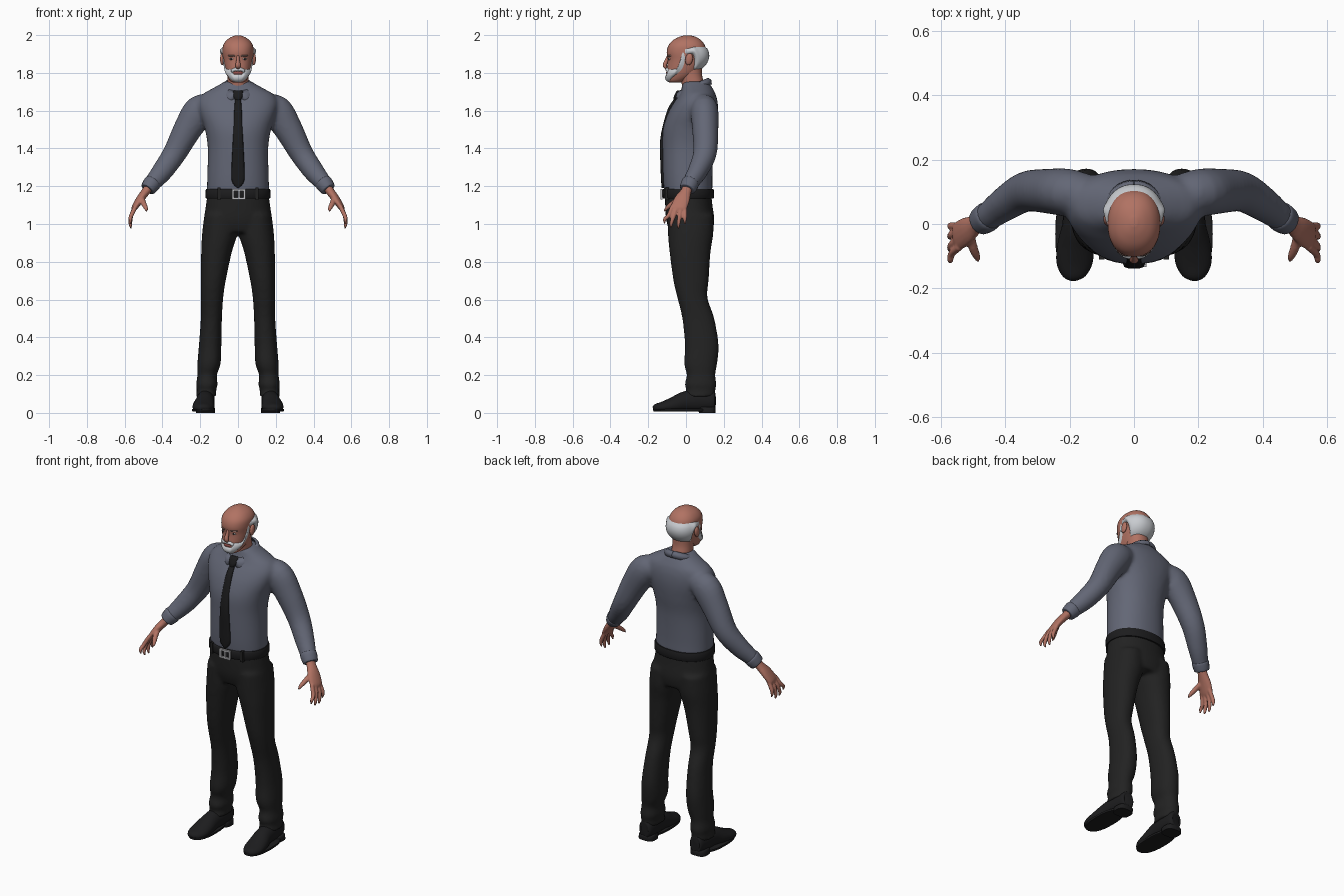
import bpy, bmesh, math
from mathutils import Vector, Matrix

cube = bpy.data.objects.get("Cube")
if cube:
    bpy.data.objects.remove(cube)


def material(name, r, g, b):
    m = bpy.data.materials.new(name)
    m.use_nodes = True
    m.diffuse_color = (r, g, b, 1)
    m.node_tree.nodes["Principled BSDF"].inputs["Base Color"].default_value = (r, g, b, 1)
    return m


SHIRT = material("slate shirt", .125, .135, .18)
TROUSERS = material("charcoal trousers", .016, .016, .016)
LEATHER = material("black leather", .012, .012, .013)
TIE = material("black tie", .011, .011, .012)
SKIN = material("skin", .44, .17, .125)
HAIR = material("grey hair", .58, .60, .63)
METAL = material("buckle metal", .5, .5, .52)
LIPS = material("lips", .3, .08, .07)
DARK = material("dark eye", .03, .02, .018)
BROW = material("brow", .2, .12, .1)
made = []


def finish(bm, name, mat, fuse=0):
    """Turn a bmesh into an object, optionally fusing its shells into one soft skin."""
    bmesh.ops.recalc_face_normals(bm, faces=bm.faces)
    me = bpy.data.meshes.new(name)
    bm.to_mesh(me)
    bm.free()
    me.materials.append(mat)
    ob = bpy.data.objects.new(name, me)
    bpy.context.collection.objects.link(ob)
    if fuse:
        rm = ob.modifiers.new("fuse", 'REMESH')
        rm.mode, rm.voxel_size, rm.use_smooth_shade = 'VOXEL', fuse, True
        sm = ob.modifiers.new("soften", 'SMOOTH')
        sm.factor, sm.iterations = .5, 6
    made.append(ob)
    return ob


def spline(rows, k=5):
    """Catmull-Rom samples through rows of numbers."""
    out = []
    for i in range(len(rows) - 1):
        p0, p1, p2, p3 = (rows[max(i - 1, 0)], rows[i], rows[i + 1], rows[min(i + 2, len(rows) - 1)])
        for j in range(k):
            t = j / k
            out.append([b + .5 * t * (c - a + t * (2 * a - 5 * b + 4 * c - d + t * (3 * (b - c) + d - a)))
                        for a, b, c, d in zip(p0, p1, p2, p3)])
    return out + [list(rows[-1])]


def power(v, p):
    return math.copysign(abs(v) ** (2 / p), v)


def at(row, a, p=2.2, off=0):
    """Point on a level ring (z, x0, x1, y0, y1); angle 0 is the front."""
    z, x0, x1, y0, y1 = row
    return Vector(((x0 + x1) / 2 + ((x1 - x0) / 2 + off) * power(math.sin(a), p),
                   (y0 + y1) / 2 - ((y1 - y0) / 2 + off) * power(math.cos(a), p), z))


def level(rows, n=28, p=2.2, k=5):
    return [[at(r, 2 * math.pi * i / n, p) for i in range(n)] for r in spline(rows, k)]


def tube(path, side, n=14, k=4):
    """Rings along a path of (x, y, z, radius along side, other radius)."""
    rows, rings = spline(path, k), []
    pts = [Vector(r[:3]) for r in rows]
    for i, r in enumerate(rows):
        t = (pts[min(i + 1, len(pts) - 1)] - pts[max(i - 1, 0)]).normalized()
        u = Vector(side)
        u = (u - t * u.dot(t)).normalized()
        v = t.cross(u)
        rings.append([pts[i] + u * r[3] * math.cos(a) + v * r[4] * math.sin(a)
                      for a in (2 * math.pi * j / n for j in range(n))])
    return rings


def skin(name, shells, mat, fuse=0, sx=1, floor=None):
    bm = bmesh.new()
    for rings in shells:
        vs = [[bm.verts.new((c.x * sx, c.y, c.z if floor is None else max(c.z, floor))) for c in r] for r in rings]
        n = len(vs[0])
        for a, b in zip(vs, vs[1:]):
            for i in range(n):
                bm.faces.new((a[i], a[(i + 1) % n], b[(i + 1) % n], b[i]))
        bm.faces.new(vs[0])
        bm.faces.new(vs[-1])
    return finish(bm, name, mat, fuse)


def solid(name, kind, loc, size, mat, rx=0):
    bm = bmesh.new()
    m = Matrix.Translation(loc) @ Matrix.Rotation(rx, 4, 'X') @ Matrix.Diagonal((*size, 1))
    if kind == "ball":
        bmesh.ops.create_uvsphere(bm, u_segments=16, v_segments=10, radius=1, matrix=m)
    else:
        bmesh.ops.create_cube(bm, size=2, matrix=m)
    return finish(bm, name, mat)


def sheet(name, grid, mat, thick=0):
    bm = bmesh.new()
    vs = [[bm.verts.new(p) for p in row] for row in grid]
    for a, b in zip(vs, vs[1:]):
        for i in range(len(a) - 1):
            bm.faces.new((a[i], a[i + 1], b[i + 1], b[i]))
    ob = finish(bm, name, mat)
    if thick:
        md = ob.modifiers.new("thickness", 'SOLIDIFY')
        md.thickness, md.offset = thick, 0


def both(rows):
    return [(z, -w, w, y0, y1) for z, w, y0, y1 in rows]


def mirror(rings):
    return [[Vector((-c.x, c.y, c.z)) for c in r] for r in rings]


def slice_at(rows, z):
    d = spline(rows, 8)
    for a, b in zip(d, d[1:]):
        if min(a[0], b[0]) <= z <= max(a[0], b[0]):
            t = (z - a[0]) / ((b[0] - a[0]) or 1)
            return [p + (q - p) * t for p, q in zip(a, b)]
    return d[0] if z < d[0][0] else d[-1]


# Shirt: torso and sleeves fused together
TORSO = both([(1.165, .165, -.115, .14), (1.25, .163, -.122, .14), (1.4, .16, -.125, .147),
              (1.5, .175, -.122, .162), (1.58, .2, -.098, .17), (1.64, .21, -.066, .168),
              (1.685, .19, -.036, .158), (1.715, .14, -.024, .143), (1.74, .095, -.02, .128),
              (1.755, .072, -.015, .115)])
sleeve = tube([(.13, .09, 1.62, .06, .06), (.2, .097, 1.6, .074, .085), (.265, .102, 1.505, .07, .076),
               (.335, .1, 1.375, .063, .063), (.4, .062, 1.28, .053, .056), (.45, .025, 1.22, .044, .046),
               (.472, .012, 1.19, .04, .038)], (0, 1, 0), 20)
skin("shirt", [level(TORSO, 36), sleeve, mirror(sleeve)], SHIRT, .011)

# Trousers: hips and legs fused together
HIPS = both([(1.17, .16, -.11, .133), (1.1, .17, -.11, .14), (1.02, .18, -.105, .15), (.955, .17, -.085, .14)])
leg = level([(1.05, .01, .178, -.1, .145), (.95, .004, .19, -.096, .145), (.85, .033, .195, -.087, .13),
             (.7, .065, .197, -.067, .12), (.61, .078, .197, -.046, .114), (.5, .085, .197, -.02, .15),
             (.36, .088, .207, -.006, .173), (.26, .092, .215, -.01, .165), (.2, .112, .215, .004, .155),
             (.15, .108, .222, -.008, .162), (.12, .116, .218, .002, .155), (.085, .112, .224, -.012, .155)])
skin("trousers", [level(HIPS, 36), leg, mirror(leg)], TROUSERS, .011)

# Belt and buckle
skin("belt", [level(both([(1.135, .166, -.117, .142), (1.14, .172, -.123, .148),
                          (1.18, .171, -.124, .147), (1.186, .165, -.117, .142)]), 40, k=2)], LEATHER)
for z in (1.136, 1.18):
    solid("buckle_bar", "box", (.004, -.129, z), (.034, .005, .005), METAL)
for x in (-.026, .006, .034):
    solid("buckle_post", "box", (x, -.129, 1.158), (.005, .005, .026), METAL)
for x in (-.1, .1):
    solid("belt_loop", "box", (x, -.1, 1.16), (.008, .01, .032), TROUSERS)

# Tie hugging the shirt front
tie_rows = []
for z, w in [(1.19, .004), (1.225, .032), (1.3, .034), (1.45, .027), (1.6, .02), (1.665, .015)]:
    y = slice_at(TORSO, z)[3]
    tie_rows.append((z, -w, w, y - .011, y + .012))
skin("tie_blade", [level(tie_rows, 12, 3)], TIE)
skin("tie_knot", [level(both([(1.655, .015, -.066, -.02), (1.675, .026, -.064, -.02),
                              (1.7, .027, -.052, -.015), (1.708, .02, -.044, -.015)]), 14, 2.6)], TIE)

# Collar: band around the neck with two pointed wings
for s, label in ((1, "left"), (-1, "right")):
    grid = []
    for i in range(25):
        a = math.radians(8 + i * 7.2)
        wing = max(0, 1 - abs(math.degrees(a) - 40) / 34)
        sn, cs = math.sin(a), math.cos(a)
        top = Vector((s * .073 * sn, .04 - .075 * cs, 1.737 - .034 * cs))
        low = Vector((s * (.093 * sn + .002 * wing), .043 - (.09 + .022 * wing) * cs, top.z - .032 - .045 * wing))
        grid.append([top, (top + low) / 2 + Vector((s * .006 * sn, -.006 * cs, .006)), low])
    sheet(label + "_collar", grid, SHIRT, .008)

# Head and neck
skin("neck", [level(both([(1.68, .058, -.015, .1), (1.74, .057, -.022, .095), (1.79, .057, -.035, .085),
                          (1.84, .06, -.04, .085)]))], SKIN)
HEAD = both([(1.748, .022, -.085, -.03), (1.758, .042, -.098, -.005), (1.79, .06, -.103, .05),
             (1.83, .071, -.1, .085), (1.87, .078, -.097, .102), (1.91, .082, -.102, .107),
             (1.945, .079, -.093, .1), (1.972, .062, -.07, .081), (1.99, .036, -.038, .053), (1.999, .01, -.008, .02)])
skin("head", [level(HEAD, 36)], SKIN)


def face(z, deg, off=0):
    return at(slice_at(HEAD, z), math.radians(deg), 2.2, off)


def fur(name, a0, a1, low, high, thick, mat=HAIR, n=48, m=10):
    """Tapered patch lying over the head between two height rules."""
    grid = []
    for i in range(n + 1):
        u = i / n
        a = a0 + (a1 - a0) * u
        edge = min(1, 8 * u, 8 * (1 - u))
        grid.append([face(low(a) + (high(a) - low(a)) * j / m, a,
                          thick * edge * math.sin(math.pi * j / m) ** .6 - .002) for j in range(m + 1)])
    sheet(name, grid, mat)


def ramp(v, lo, hi):
    t = min(1, max(0, (v - lo) / (hi - lo)))
    return t * t * (3 - 2 * t)


fur("hair", 84, 276, lambda a: 1.815 + .085 * ramp(abs(a - 180), 55, 75), lambda a: 1.94 - .012 * ramp(abs(a - 180), 60, 96), .02)
fur("beard", -90, 90, lambda a: 1.75 + .05 * ramp(abs(a), 30, 90),
    lambda a: 1.793 + .028 * ramp(abs(a), 18, 32) + .1 * ramp(abs(a), 66, 82), .011, n=60)
fur("moustache", -34, 34, lambda a: 1.808 - .012 * ramp(abs(a), 10, 34), lambda a: 1.828 - .01 * ramp(abs(a), 10, 34), .011)
fur("mouth", -20, 20, lambda a: 1.792, lambda a: 1.81, .005, LIPS, 12, 4)
skin("nose", [tube([(0, -.092, 1.892, .008, .008), (0, -.102, 1.868, .009, .01), (0, -.112, 1.842, .014, .011),
                    (0, -.107, 1.829, .013, .008), (0, -.098, 1.824, .006, .004)], (1, 0, 0), 12)], SKIN)
for s, label in ((1, "left"), (-1, "right")):
    solid(label + "_ear", "ball", (s * .084, .016, 1.872), (.011, .02, .032), SKIN, -.2)
    solid(label + "_eye", "ball", face(1.874, s * 24, -.002), (.013, .006, .0055), HAIR)
    solid(label + "_iris", "ball", face(1.874, s * 24, .002), (.006, .004, .0055), DARK)
    fur(label + "_brow", s * 9, s * 40, lambda a: 1.885, lambda a: 1.896, .007, BROW, 10, 4)

# Cuffs, hands and shoes, once per side
for s, label in ((1, "left"), (-1, "right")):
    skin(label + "_cuff", [tube([(.448, .027, 1.224, .042, .042), (.455, .022, 1.215, .047, .047),
                                 (.476, .008, 1.187, .043, .041), (.479, .006, 1.183, .036, .034)], (0, 1, 0), 18)], SHIRT, sx=s)
    hand = [tube([(.46, .015, 1.21, .028, .026), (.488, 0, 1.172, .029, .023), (.518, -.02, 1.132, .042, .021),
                  (.546, -.038, 1.088, .044, .016), (.553, -.042, 1.072, .034, .01)], (.1, 1, 0)),
            tube([(.51, -.025, 1.14, .014, .014), (.5, -.07, 1.11, .015, .014), (.488, -.1, 1.085, .012, .011),
                  (.483, -.115, 1.068, .005, .005)], (1, 0, 0), 10)]
    for base, tip, z in ((-.071, -.113, 1.0), (-.049, -.078, .978), (-.027, -.04, .975), (-.006, -.006, .998)):
        mid = (base + tip) / 2
        hand.append(tube([(.541, base, 1.095, .012, .012), (.565, mid, 1.045, .0115, .012),
                          (.57, tip, z + .025, .01, .01), (.566, tip, z, .004, .004)], (0, 1, 0), 10))
    skin(label + "_hand", hand, SKIN, .0045, s)
    shoe = tube([(.168, .155, .065, .025, .035), (.168, .145, .065, .04, .055), (.17, .08, .065, .047, .06),
                 (.174, .0, .06, .048, .055), (.18, -.06, .042, .056, .045), (.185, -.12, .03, .056, .031),
                 (.187, -.16, .025, .037, .022), (.187, -.174, .022, .014, .01)], (1, 0, 0), 20)
    skin(label + "_shoe", [shoe], LEATHER, sx=s, floor=.014)
    sole = [(.007, .128, .23, -.16, .1), (.009, .122, .243, -.172, .11), (.02, .122, .243, -.174, .11),
            (.022, .128, .236, -.165, .1)]
    skin(label + "_sole", [level(sole, 28, 2.4, 2)], LEATHER, sx=s)
    heel = [(0, .122, .222, .068, .155), (.024, .122, .22, .066, .157), (.032, .126, .215, .07, .152)]
    skin(label + "_heel", [level(heel, 24, 3, 2)], LEATHER, sx=s)

# Soft shading with crisp edges
bpy.ops.object.select_all(action='DESELECT')
for ob in made:
    ob.select_set(True)
bpy.context.view_layer.objects.active = made[0]
bpy.ops.object.shade_smooth_by_angle(angle=math.radians(50))
